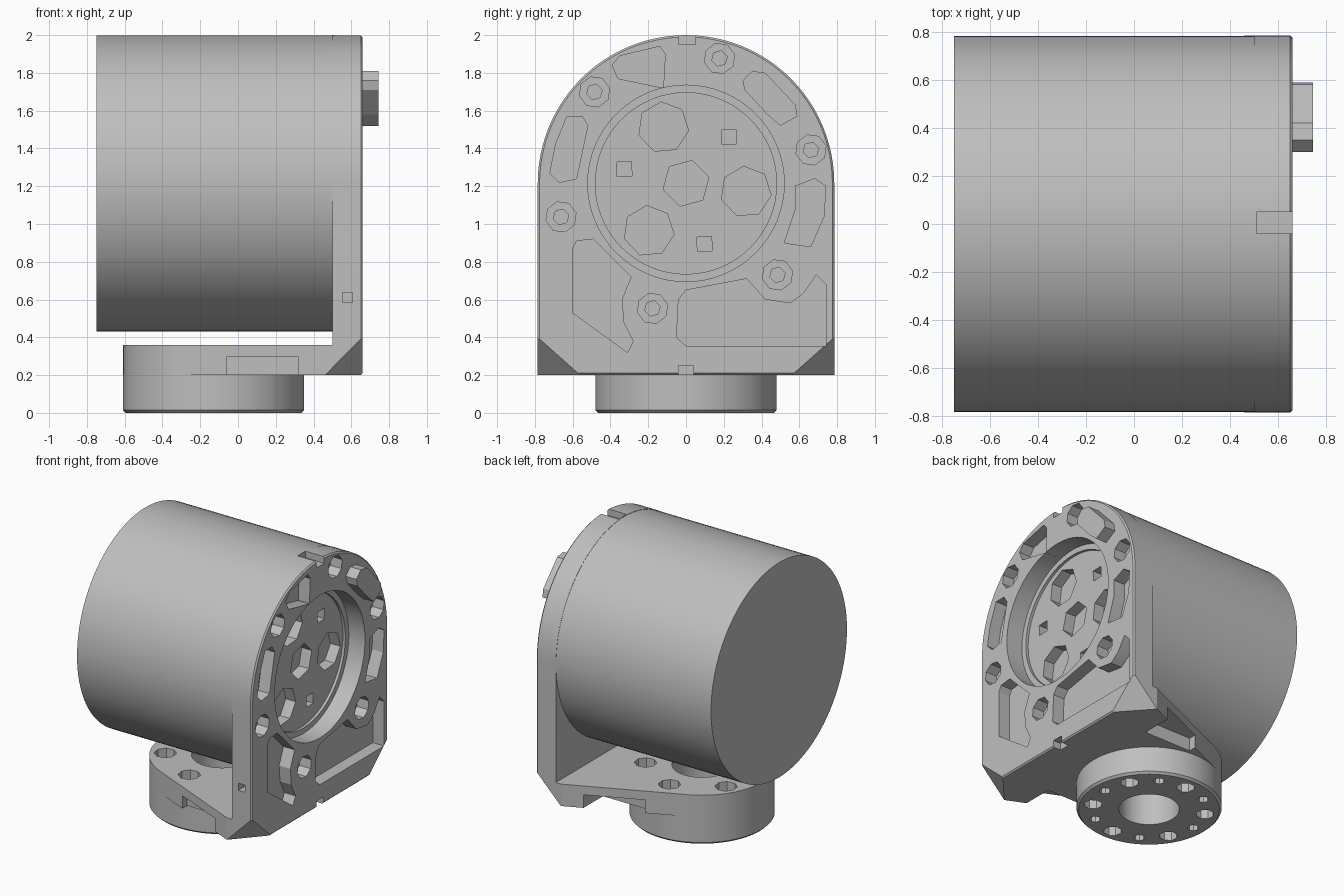
import bpy, bmesh
from math import pi, sin, cos, radians
from mathutils import Vector

if "Cube" in bpy.data.objects:
    bpy.data.objects.remove(bpy.data.objects["Cube"])

grey = bpy.data.materials.new("plain grey")
grey.use_nodes = True
GREY = (0.52, 0.52, 0.52, 1)
grey.diffuse_color = GREY
grey.node_tree.nodes["Principled BSDF"].inputs["Base Color"].default_value = GREY

R = 0.785          # housing radius
AXIS_Z = 1.215     # height of the housing axis
FACE = 0.66        # outer face of the flange
BACK = 0.5         # inner face of the flange
FLOOR = 0.51       # end face of the housing inside the bore
HUB_X, HUB_R = -0.13, 0.48


def arc(cx, cy, r, start, end, n):
    """Points along an arc, angles in degrees, both ends included."""
    steps = [radians(start + (end - start) * i / n) for i in range(n + 1)]
    return [(cx + r * cos(a), cy + r * sin(a)) for a in steps]


def ngon(cx, cy, r, n=8, turn=0):
    return arc(cx, cy, r, turn, turn + 360, n)[:-1]


def ring(cx, cy, radius, r, n, start, sides=8):
    """Polygons spaced evenly around a centre."""
    return [ngon(x, y, r, sides, start) for x, y in arc(cx, cy, radius, start, start + 360, n)[:-1]]


def prism(name, polys, axis, a, b):
    """Extrude 2D outlines from a to b along x (outline in y, z) or z (outline in x, y)."""
    bm = bmesh.new()
    for poly in polys:
        place = (lambda p: (a, *p)) if axis == "x" else (lambda p: (*p, a))
        face = bm.faces.new([bm.verts.new(place(p)) for p in poly])
        out = bmesh.ops.extrude_face_region(bm, geom=[face])["geom"]
        shift = Vector((b - a, 0, 0)) if axis == "x" else Vector((0, 0, b - a))
        bmesh.ops.translate(bm, vec=shift, verts=[g for g in out if isinstance(g, bmesh.types.BMVert)])
    bmesh.ops.recalc_face_normals(bm, faces=bm.faces)
    mesh = bpy.data.meshes.new(name)
    bm.to_mesh(mesh)
    bm.free()
    ob = bpy.data.objects.new(name, mesh)
    mesh.materials.append(grey)
    bpy.context.collection.objects.link(ob)
    return ob


def edit(ob, action):
    bm = bmesh.new()
    bm.from_mesh(ob.data)
    action(bm)
    bm.to_mesh(ob.data)
    bm.free()


def bevel_end(ob, test, width):
    """Chamfer the edges whose vertices all pass the test."""
    def run(bm):
        edges = [e for e in bm.edges if all(test(v.co) for v in e.verts)]
        bmesh.ops.bevel(bm, geom=edges, offset=width, segments=1, affect="EDGES")
    edit(ob, run)


def cut_corners(ob):
    """Slice off both lower outer corners with a sloping plane."""
    def run(bm):
        for s in (-1, 1):
            geom = bm.verts[:] + bm.edges[:] + bm.faces[:]
            cut = bmesh.ops.bisect_plane(bm, geom=geom, plane_co=(0.46, s * R, 0.2),
                                         plane_no=Vector((1, s * 0.89, -1)).normalized(), clear_outer=True)
            edges = [g for g in cut["geom_cut"] if isinstance(g, bmesh.types.BMEdge)]
            bmesh.ops.holes_fill(bm, edges=edges)
        bmesh.ops.recalc_face_normals(bm, faces=bm.faces)
    edit(ob, run)


def carve(ob, polys, axis, a, b):
    """Subtract prisms from an object."""
    cutter = prism("cutter", polys, axis, a, b)
    cutter.hide_render = True
    mod = ob.modifiers.new("carve", "BOOLEAN")
    mod.object, mod.operation, mod.solver = cutter, "DIFFERENCE", "EXACT"
    bpy.context.view_layer.objects.active = ob
    bpy.ops.object.modifier_apply(modifier=mod.name)
    bpy.data.objects.remove(cutter)


def rect(x0, x1, y0, y1):
    return [(x0, y0), (x1, y0), (x1, y1), (x0, y1)]


# Round housing with its recessed end face
housing = prism("housing", [ngon(0, AXIS_Z, R - 0.002, 96)], "x", -0.75, FLOOR)
sockets = [ngon(0, AXIS_Z, 0.125, 6, 15)]
sockets += ring(0, AXIS_Z, 0.32, 0.135, 3, -8, 7)
sockets += ring(0, AXIS_Z, 0.335, 0.055, 3, 47, 4)
carve(housing, sockets, "x", FLOOR - 0.08, 0.6)

# Arched flange plate
flange = prism("flange", [[(-R, 0.2), (R, 0.2)] + arc(0, AXIS_Z, R, 0, 180, 48)], "x", BACK, FACE)
bevel_end(flange, lambda c: c.x > FACE - 0.001, 0.01)
cut_corners(flange)
carve(flange, [ngon(0, AXIS_Z, 0.52, 64)], "x", FLOOR + 0.02, 0.8)
carve(flange, [ngon(0, AXIS_Z, 0.48, 64)], "x", 0.4, 0.8)

# Lightening pockets and bolt holes in the flange
rib = [(0.3, 1.76), (0.35, 1.81), (0.42, 1.8), (0.58, 1.63), (0.59, 1.57), (0.5, 1.52), (0.43, 1.58), (0.31, 1.71)]
pockets = [
    [(-0.39, 1.84), (-0.35, 1.89), (-0.14, 1.94), (-0.11, 1.9), (-0.12, 1.72), (-0.36, 1.77)],
    [(-0.72, 1.27), (-0.67, 1.22), (-0.58, 1.24), (-0.52, 1.52), (-0.55, 1.57), (-0.63, 1.57), (-0.69, 1.42)],
    [(0.52, 0.9), (0.66, 0.88), (0.73, 1.04), (0.74, 1.2), (0.68, 1.24), (0.58, 1.2), (0.58, 1.08)],
    [(-0.6, 0.87), (-0.58, 0.91), (-0.49, 0.92), (-0.29, 0.72), (-0.34, 0.6), (-0.33, 0.48),
     (-0.28, 0.38), (-0.31, 0.32), (-0.6, 0.53)],
    [(-0.05, 0.4), (0, 0.355), (0.74, 0.355), (0.74, 0.68), (0.69, 0.73), (0.62, 0.63), (0.55, 0.58),
     (0.42, 0.6), (0.32, 0.71), (0, 0.65), (-0.04, 0.6)],
]
carve(flange, pockets, "x", FACE - 0.09, 0.8)
carve(flange, ring(0, AXIS_Z, 0.685, 0.082, 6, 15), "x", FACE - 0.09, 0.8)
carve(flange, ring(0, AXIS_Z, 0.685, 0.042, 6, 15, 6), "x", FACE - 0.13, 0.8)

# Key slots at top and bottom, and a pin hole in the front edge
carve(flange, [rect(-0.04, 0.05, 1.95, 2.1)], "x", FLOOR, 0.8)
carve(flange, [rect(-0.04, 0.04, 0.1, 0.25)], "x", 0.6, 0.8)
pin = [rect(0.553, 0.607, -0.9, -0.72)]
carve(flange, pin, "z", 0.585, 0.637)

# Raised rib on the flange face
prism("raised_rib", [rib], "x", FACE - 0.02, 0.745)

# Foot that tapers from the flange to the round hub
hub_arc = arc(HUB_X, 0, HUB_R, 114, 246, 32)
foot = prism("foot", [[(BACK, R), (0.46, R)] + hub_arc + [(0.46, -R), (BACK, -R)]], "z", 0.2, 0.36)
cut_corners(foot)
notches = [rect(-0.06, 0.32, 0.5, 0.9), rect(-0.06, 0.32, -0.9, -0.5)]
carve(foot, notches, "z", 0.1, 0.295)

# Hub disc under the foot
hub = prism("hub", [ngon(HUB_X, 0, HUB_R, 64)], "z", 0, 0.2)
bevel_end(hub, lambda c: c.z < 0.001, 0.015)
carve(hub, ring(HUB_X, 0, 0.38, 0.038, 6, 0, 8), "z", -0.1, 0.08)

# Centre bore and bolt circle through foot and hub
for part, size in ((foot, 0.075), (hub, 0.06)):
    carve(part, [ngon(HUB_X, 0, 0.2, 40)], "z", -0.1, 0.5)
    carve(part, ring(HUB_X, 0, 0.375, size, 6, 30), "z", -0.1, 0.5)

# Smooth the round walls and keep the edges sharp
bpy.ops.object.select_all(action="DESELECT")
for ob in (housing, flange, foot, hub):
    ob.select_set(True)
bpy.context.view_layer.objects.active = housing
bpy.ops.object.shade_smooth_by_angle(angle=radians(20))
